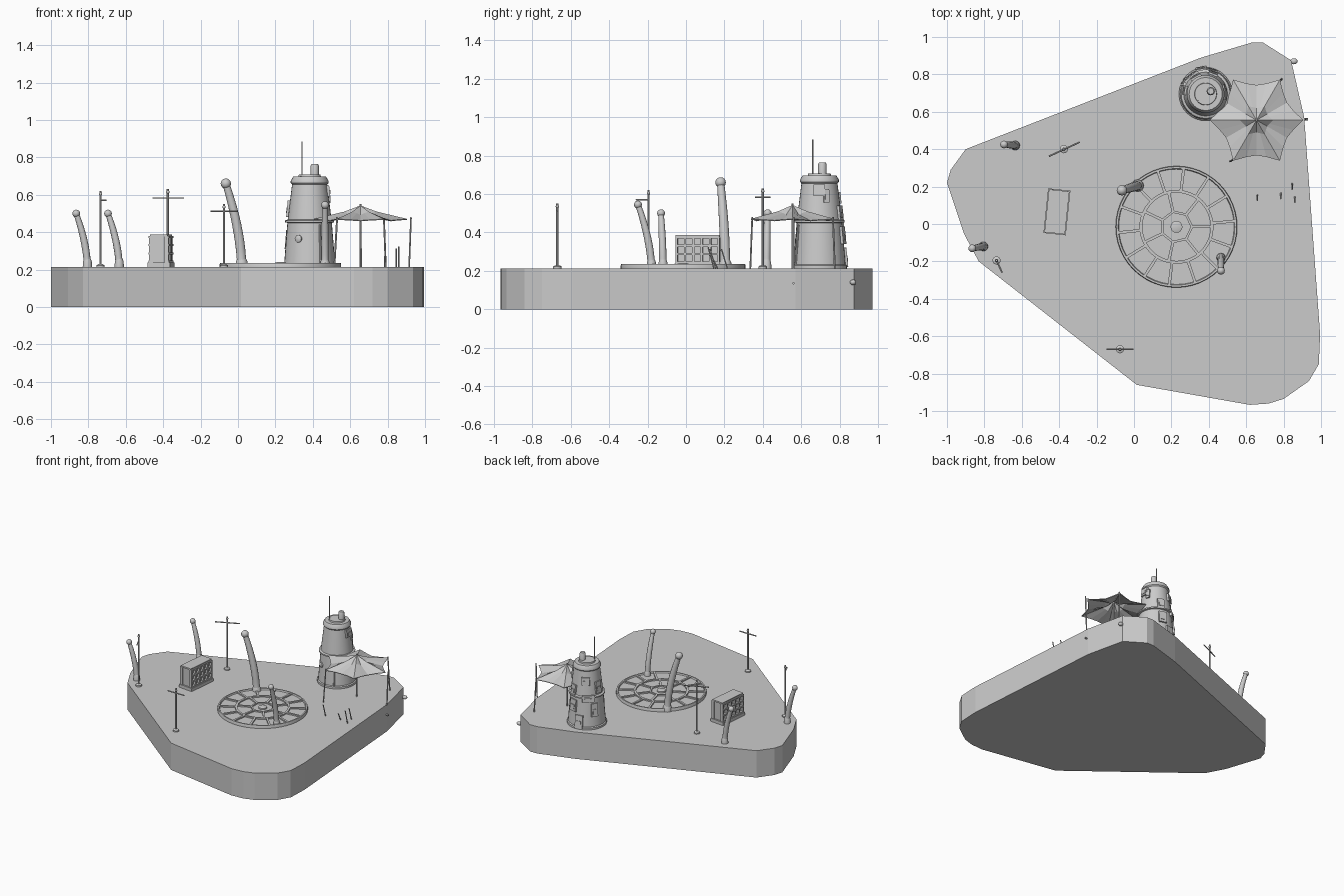
import bpy, bmesh, math
from mathutils import Vector, Matrix

if "Cube" in bpy.data.objects:
    bpy.data.objects.remove(bpy.data.objects["Cube"])

G = 0.213  # ground height on top of the slab


def make(name, verts, faces, smooth=False):
    me = bpy.data.meshes.new(name)
    bm = bmesh.new()
    vs = [bm.verts.new(v) for v in verts]
    for f in faces:
        bm.faces.new([vs[i] for i in f])
    bmesh.ops.recalc_face_normals(bm, faces=bm.faces)
    bm.to_mesh(me)
    bm.free()
    ob = bpy.data.objects.new(name, me)
    bpy.context.collection.objects.link(ob)
    if smooth:
        bpy.ops.object.select_all(action='DESELECT')
        ob.select_set(True)
        bpy.context.view_layer.objects.active = ob
        bpy.ops.object.shade_smooth_by_angle(angle=math.radians(35))
    return ob


def skin(name, rings, smooth=True):
    """Bridge equal-sized rings and cap both ends."""
    n = len(rings[0])
    faces = [[k * n + i, k * n + (i + 1) % n, (k + 1) * n + (i + 1) % n, (k + 1) * n + i]
             for k in range(len(rings) - 1) for i in range(n)]
    faces += [list(range(n))[::-1], [(len(rings) - 1) * n + i for i in range(n)]]
    return make(name, [v for r in rings for v in r], faces, smooth)


def lathe(name, x, y, profile, n=24):
    return skin(name, [[(x + r * math.cos(2 * math.pi * i / n), y + r * math.sin(2 * math.pi * i / n), z)
                        for i in range(n)] for r, z in profile])


def tube(name, pts, radii, n=8):
    pts = [Vector(p) for p in pts]
    rings = []
    for k, p in enumerate(pts):
        d = pts[min(k + 1, len(pts) - 1)] - pts[max(k - 1, 0)]
        q = d.to_track_quat('Z', 'Y')
        rings.append([p + q @ Vector((radii[k] * math.cos(2 * math.pi * i / n),
                                      radii[k] * math.sin(2 * math.pi * i / n), 0)) for i in range(n)])
    return skin(name, rings)


def rod(name, a, b, r=0.004, n=6):
    return tube(name, [a, b], [r, r], n)


def box(name, c, size, rot=Matrix.Identity(3)):
    hx, hy, hz = [s / 2 for s in size]
    sq = [(-hx, -hy), (hx, -hy), (hx, hy), (-hx, hy)]
    return skin(name, [[Vector(c) + rot @ Vector((x, y, z)) for x, y in sq] for z in (-hz, hz)], False)


def ball(name, c, r, scale=(1, 1, 1)):
    bm = bmesh.new()
    bmesh.ops.create_uvsphere(bm, u_segments=12, v_segments=8, radius=r,
                              matrix=Matrix.Translation(c) @ Matrix.Diagonal((*scale, 1)))
    me = bpy.data.meshes.new(name)
    bm.to_mesh(me)
    bm.free()
    me.shade_smooth()
    bpy.context.collection.objects.link(bpy.data.objects.new(name, me))


# Ground slab
outline = [(-1, .22), (-.98, .29), (-.9, .4), (.36, .89), (.63, .97), (.69, .97), (.84, .875), (.91, .57),
           (.995, -.59), (.988, -.75), (.935, -.84), (.8, -.935), (.72, -.96), (.62, -.967), (.015, -.86),
           (-.83, -.2), (-.91, -.05)][::-1]
skin("ground_slab", [[(x, y, z) for x, y in outline] for z in (0, G)], False)
ball("slab_outlet", (.855, .87, .14), .018, (1.1, .9, .8))
rod("slab_peg", (.90, .56, .135), (.93, .56, .135), .006)

# Round paved pad with raised ribs
px, py = .227, -.015
lathe("pad", px, py, [(.325, G - .01), (.325, .228), (.322, .236), (.312, .236), (.308, .226), (.01, .226)], 48)


def ring(name, r, w, n, z=.226, h=.01):
    return lathe(name, px, py, [(r - w, z - .005), (r - w, z + h), (r + w, z + h), (r + w, z - .005)], n)


ring("pad_middle_ring", .19, .008, 48)
ring("pad_hub_ring", .083, .007, 7)
lathe("pad_hub", px, py, [(.032, .22), (.032, .236), (.02, .24)], 16)
for count, r0, r1, off in ((14, .19, .315, .1), (7, .083, .19, 0), (7, .19, .19, 0)):
    for i in range(count):
        if r1 > r0:
            a = 2 * math.pi * i / count + off
            rm = (r0 + r1) / 2
            box("pad_rib", (px + rm * math.cos(a), py + rm * math.sin(a), .229), (r1 - r0, .015, .014),
                Matrix.Rotation(a, 3, 'Z'))

# Tower body and roof fittings
tx, ty = .383, .695
lathe("tower", tx, ty, [(.143, G - .01), (.143, .228), (.136, .234), (.119, .45), (.131, .453), (.131, .463),
                        (.117, .468), (.094, .655), (.101, .663), (.101, .675), (.088, .697), (.06, .697),
                        (.058, .708), (.02, .708)], 32)
lathe("roof_vent", .41, .71, [(.022, .69), (.022, .755), (.017, .765)], 12)
rod("roof_antenna", (.342, .66, .66), (.342, .66, .885), .0035)
box("antenna_bracket", (.35, .665, .69), (.03, .02, .02))


def tower_panel(name, deg, z, w, h, d=.018):
    a = math.radians(deg)
    r = .136 - (z - .234) * .0787 if z < .46 else .117 - (z - .468) * .123
    R = Matrix.Rotation(a, 3, 'Z') @ Matrix.Rotation(-.1, 3, 'Y')
    c = Vector((tx + r * math.cos(a), ty + r * math.sin(a), z))
    box(name, c, (d, w, h), R)
    box(name + "_inset", c + R @ Vector((d * .5, 0, -h * .1)), (.008, w * .6, h * .35), R)


for deg, z, w, h in ((0, .62, .06, .06), (170, .525, .05, .09), (70, .5, .05, .08), (75, .385, .06, .09),
                     (100, .27, .06, .1), (120, .58, .06, .06), (150, .36, .05, .1), (130, .45, .09, .05),
                     (20, .59, .03, .07)):
    tower_panel("tower_panel", deg, z, w, h)
a = math.radians(-118)
d = Vector((math.cos(a), math.sin(a), 0))
tube("porthole", [Vector((tx, ty, .365)) + d * r for r in (.11, .132, .136)], [.02, .02, .014], 12)
tube("tower_pipe", [(tx + .06, ty - .125, G), (tx + .055, ty - .11, .44)], [.006, .006])

# Fabric canopy: six drawn-out tips around a central peak
cx, cy = .655, .555
verts = [(cx, cy, .543)]
for f in (.35, 1):
    for i in range(24):
        t = math.cos(math.radians(i * 90))  # unused phase stays on quarter steps
        k = abs((i % 4) - 2) / 2            # 1 at a tip, 0 midway between tips
        r = f * (.188 + .062 * k ** 2)
        b = 2 * math.pi * i / 24
        z = .463 + .008 * k if f == 1 else .492 + .018 * k
        verts.append((cx + r * math.cos(b), cy + r * math.sin(b), z))
faces = [[0, 1 + i, 1 + (i + 1) % 24] for i in range(24)]
faces += [[1 + i, 25 + i, 25 + (i + 1) % 24, 1 + (i + 1) % 24] for i in range(24)]
canopy = make("canopy", verts, faces)
canopy.modifiers.new("thickness", 'SOLIDIFY').thickness = .005
rod("canopy_pole", (cx, cy, G), (cx, cy, .55), .006)
for x0, y0, x1, y1 in ((.515, .335, .53, .345), (.915, .56, .925, .56), (.79, .775, .78, .765)):
    rod("canopy_pole", (x0, y0, G), (x1, y1, .48), .005)
for x, y, h in ((.66, .14, .1), (.845, .2, .1), (.86, .13, .11), (.785, .15, .06)):
    rod("ground_stake", (x, y + .015, G), (x, y - .015, G + h), .004)

# Curved posts with round heads
for bx, by, hx, hy, top, r in ((-.635, .42, -.695, .425, .5, .018), (-.805, -.12, -.865, -.13, .5, .018),
                               (.465, -.18, .465, -.25, .545, .018), (.02, .205, -.065, .18, .66, .024)):
    pts, rad = [], []
    for i in range(11):
        t = i / 10
        s = t ** 1.7
        pts.append((bx + (hx - bx) * s, by + (hy - by) * s, G + (top - G) * t))
        rad.append(r * (1.35 if i == 0 else 1.05 - .25 * t + .12 * math.sin(t * math.pi)))
    tube("curved_post", pts, rad, 12)
    ball("post_head", (hx, hy, top), r * 1.15)
    lathe("post_foot", bx, by, [(r * 1.4, G), (r * 1.3, G + .03), (r, G + .045)], 12)

# Thin masts with cross arms
for x, y, top, arm_z, a, b in ((-.375, .4, .63, .583, (-.08, -.038), (.085, .038)),
                               (-.735, -.195, .62, .57, (0, 0), (.03, -.065)),
                               (-.075, -.67, .55, .513, (-.073, 0), (.073, 0))):
    rod("mast", (x, y, G), (x, y, top), .006, 8)
    ball("mast_tip", (x, y, top - .015), .009)
    lathe("mast_foot", x, y, [(.022, G), (.022, G + .01), (.012, G + .016)], 12)
    rod("mast_arm", (x + a[0], y + a[1], arm_z), (x + b[0], y + b[1], arm_z), .0045)

# Storage rack: plinth, body, lid and a grid of frames on both long sides
R = Matrix.Rotation(math.radians(-6), 3, 'Z')
C = Vector((-.412, .065, 0))
box("rack_plinth", C + Vector((0, 0, .225)), (.12, .24, .026), R)
box("rack_body", C + Vector((0, 0, .305)), (.07, .215, .15), R)
box("rack_lid", C + Vector((0, 0, .382)), (.095, .23, .012), R)
for side in (-1, 1):
    for i in range(6):
        box("rack_upright", C + R @ Vector((side * .042, -.11 + .044 * i, .307)), (.022, .011, .145), R)
    for j in range(4):
        box("rack_shelf", C + R @ Vector((side * .043, 0, .243 + .044 * j)), (.024, .228, .011), R)
